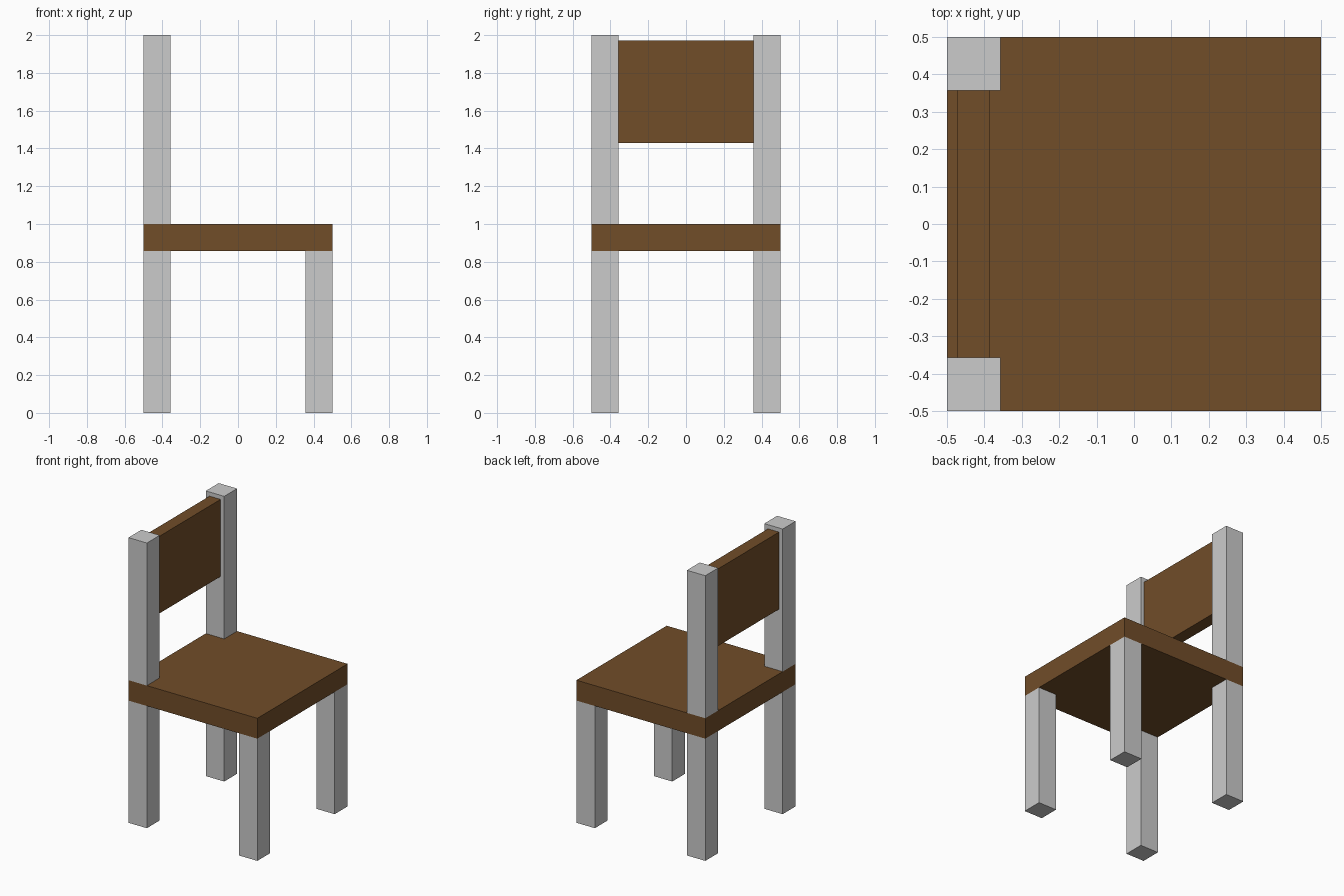
import bpy

if "Cube" in bpy.data.objects:
    bpy.data.objects.remove(bpy.data.objects["Cube"])

T = 1 / 7          # post thickness
C = 0.5 - T / 2    # post centre offset

wood = bpy.data.materials.new("brown_wood")
wood.diffuse_color = (0.165, 0.074, 0.022, 1)
wood.use_nodes = True
wood.node_tree.nodes["Principled BSDF"].inputs["Base Color"].default_value = wood.diffuse_color


def box(name, lo, hi, mat=None):
    """Axis-aligned box between two corners."""
    centre = [(a + b) / 2 for a, b in zip(lo, hi)]
    bpy.ops.mesh.primitive_cube_add(size=1, location=centre)
    ob = bpy.context.object
    ob.name = name
    ob.scale = [b - a for a, b in zip(lo, hi)]
    bpy.ops.object.transform_apply(location=False, rotation=False, scale=True)
    if mat:
        ob.data.materials.append(mat)
    return ob


def post(name, x, y, z0, z1):
    box(name, (x - T / 2, y - T / 2, z0), (x + T / 2, y + T / 2, z1))


# Seat slab
box("seat", (-0.5, -0.5, 1 - T), (0.5, 0.5, 1), wood)

# Legs below the seat, back posts above it
for side, y in (("right", -C), ("left", C)):
    post(f"front_leg_{side}", C, y, 0, 1 - T)
    post(f"rear_leg_{side}", -C, y, 0, 1 - T)
    post(f"back_post_{side}", -C, y, 1, 2)

# Backrest panel between the posts
box("backrest", (-C - 0.043, -0.5 + T, 1.43), (-C + 0.043, 0.5 - T, 1.971), wood)
